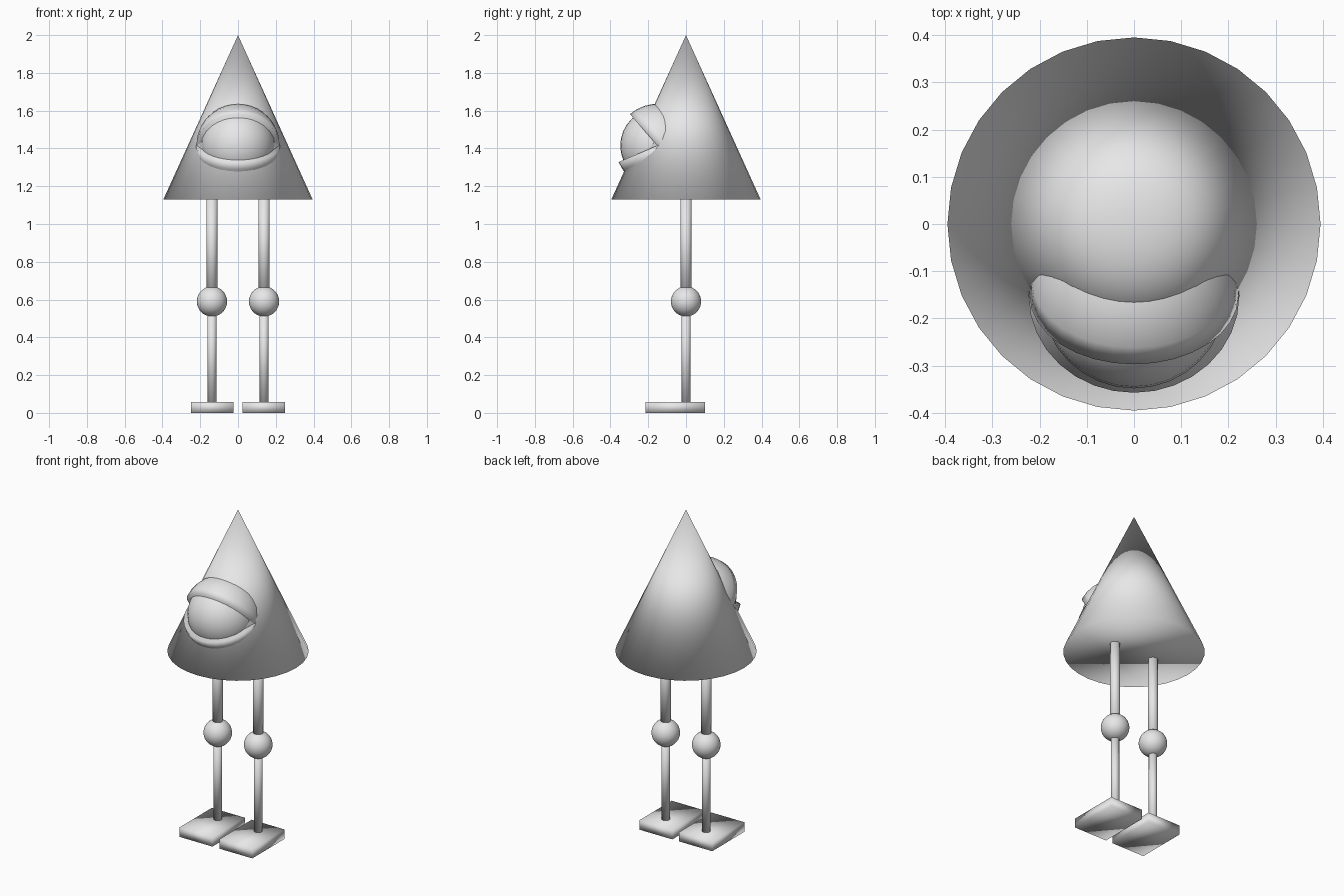
import bpy, bmesh, math
from mathutils import Matrix, Vector

if "Cube" in bpy.data.objects:
    bpy.data.objects.remove(bpy.data.objects["Cube"])

grey = bpy.data.materials.new("plain grey")
grey.diffuse_color = (0.8, 0.8, 0.8, 1)
grey.use_nodes = True
grey.node_tree.nodes["Principled BSDF"].inputs["Base Color"].default_value = grey.diffuse_color


def finish(name, bm, loc):
    """Turn a bmesh into a smooth shaded object."""
    bmesh.ops.recalc_face_normals(bm, faces=bm.faces[:])
    for f in bm.faces:
        f.smooth = True
    mesh = bpy.data.meshes.new(name)
    bm.to_mesh(mesh)
    bm.free()
    mesh.materials.append(grey)
    ob = bpy.data.objects.new(name, mesh)
    ob.location = loc
    bpy.context.collection.objects.link(ob)
    return ob


def cone(name, r1, r2, z0, z1, x=0):
    bm = bmesh.new()
    bmesh.ops.create_cone(bm, cap_ends=True, segments=32, radius1=r1,
                          radius2=r2, depth=z1 - z0)
    bmesh.ops.remove_doubles(bm, verts=bm.verts[:], dist=1e-5)
    return finish(name, bm, (x, 0, (z0 + z1) / 2))


def ball(name, r, loc):
    bm = bmesh.new()
    bmesh.ops.create_uvsphere(bm, u_segments=32, v_segments=16, radius=r)
    return finish(name, bm, loc)


def eyelid(name, r, loc, tilt):
    """Closed half sphere, tilted about the x axis."""
    bm = bmesh.new()
    bmesh.ops.create_uvsphere(bm, u_segments=32, v_segments=16, radius=r)
    low = [v for v in bm.verts if v.co.z < -1e-4]
    bmesh.ops.delete(bm, geom=low, context='VERTS')
    bmesh.ops.holes_fill(bm, edges=[e for e in bm.edges if e.is_boundary], sides=0)
    bm.transform(Matrix.Rotation(math.radians(tilt), 4, 'X'))
    return finish(name, bm, loc)


def box(name, size, loc):
    bm = bmesh.new()
    bmesh.ops.create_cube(bm, size=1)
    bmesh.ops.scale(bm, vec=Vector(size), verts=bm.verts[:])
    return finish(name, bm, loc)


# Conical body
cone("body", 0.395, 0, 1.13, 2.0)

# Eye with two parted lids
eye = (0, -0.152, 1.415)
ball("eyeball", 0.196, eye)
eyelid("upper_eyelid", 0.221, eye, -49)
eyelid("lower_eyelid", 0.223, eye, 203)

# Legs and feet
for side, s in (("left", -1), ("right", 1)):
    x = 0.138 * s
    cone(side + "_upper_leg", 0.029, 0.029, 0.59, 1.16, x)
    ball(side + "_knee", 0.08, (x, 0, 0.59))
    cone(side + "_lower_leg", 0.024, 0.024, 0.03, 0.59, x)
    box(side + "_foot", (0.225, 0.315, 0.058), (0.136 * s, -0.058, 0.029))
